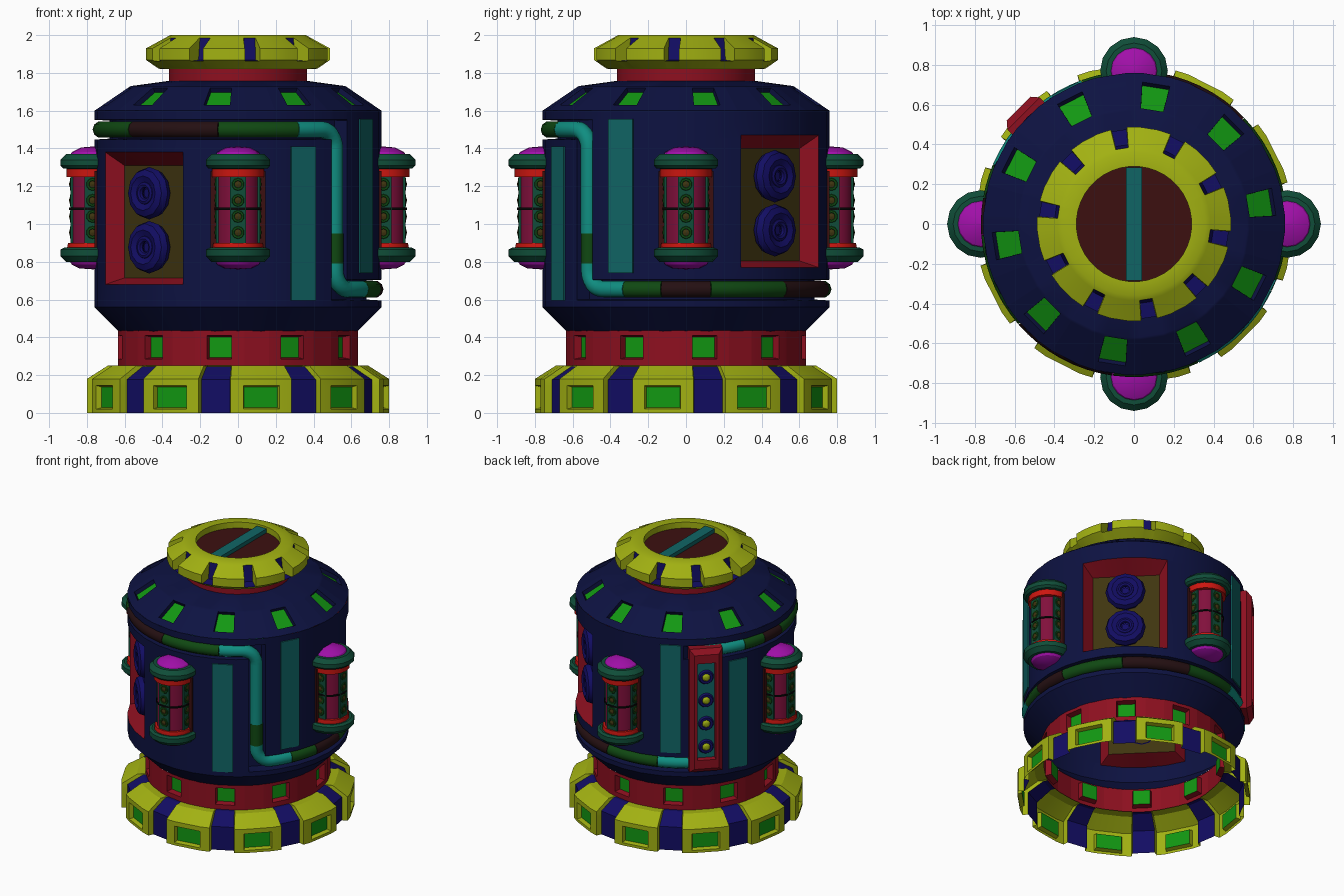
import bpy, bmesh, math
from mathutils import Matrix, Vector

if "Cube" in bpy.data.objects:
    bpy.data.objects.remove(bpy.data.objects["Cube"])

COL = dict(navy=(.004, .006, .053), yellow=(.36, .44, .006), green=(.006, .31, .006), red=(.27, .005, .014),
           blue=(.006, .004, .125), teal=(.005, .13, .13), pipe_teal=(.005, .27, .22),
           dark_green=(.005, .065, .006), maroon=(.045, .005, .005), pipe_brown=(.018, .005, .006),
           olive=(.05, .035, .005), magenta=(.36, .005, .4), flange=(.005, .075, .04),
           bright_red=(.6, .008, .005), crimson=(.22, .005, .045), black=(.002, .002, .002))
MATS = {}
for key, c in COL.items():
    MATS[key] = bpy.data.materials.new(key)
    MATS[key].diffuse_color = (*c, 1)


def polar(r, deg, z):
    a = math.radians(deg)
    return Vector((r * math.cos(a), r * math.sin(a), z))


def finish(name, bm, colors, M=Matrix()):
    me = bpy.data.meshes.new(name)
    bm.to_mesh(me)
    bm.free()
    for c in colors:
        me.materials.append(MATS[c])
    ob = bpy.data.objects.new(name, me)
    bpy.context.collection.objects.link(ob)
    ob.matrix_world = M
    return ob


def grid(bm, rows):
    """Closed rings of points skinned into quads; returns faces[row][column]."""
    vs = [[bm.verts.new(p) for p in row] for row in rows]
    n = len(vs[0])
    return [[bm.faces.new((a[i], a[(i + 1) % n], b[(i + 1) % n], b[i])) for i in range(n)]
            for a, b in zip(vs, vs[1:])]


def out(deg, r, z, axial=False):
    """Frame on the drum: local x outward, or local z outward when axial."""
    M = Matrix.Translation(polar(r, deg, z)) @ Matrix.Rotation(math.radians(deg), 4, 'Z')
    return M @ Matrix.Rotation(math.pi / 2, 4, 'Y') if axial else M


def lathe(name, prof, n, color, M=Matrix()):
    bm = bmesh.new()
    grid(bm, [[polar(max(r, .0005), 360 * i / n, z) for i in range(n)] for r, z in prof])
    return finish(name, bm, [color], M)


def ring(name, prof, gap, hb, hg, hw, center, colors, win=None, depth=-.03, rim=.008, gap_rows=(0, 99)):
    """Ten repeated blocks with gaps between, optional sunken window in profile row win."""
    cols = []
    for k in range(10):
        c = center + 36 * k
        cols += [(c + o, prof) for o in (-hb, -hw, hw, hb)] + [(c + 18 + o, gap) for o in (-hg, hg)]
    bm = bmesh.new()
    faces = grid(bm, [[polar(*(p[j][0], a, p[j][1])) for a, p in cols] for j in range(len(prof))])
    for row in faces[gap_rows[0]:gap_rows[1]]:
        for i in range(4, 60, 6):
            row[i].material_index = 1
    if win is not None:
        bm.normal_update()
        wins = faces[win][1::6]
        bmesh.ops.inset_individual(bm, faces=wins, thickness=rim, depth=depth, use_even_offset=True)
        for f in wins:
            f.material_index = 2
    return finish(name, bm, colors)


def box(name, dims, color, M):
    bm = bmesh.new()
    bmesh.ops.create_cube(bm, size=1, matrix=Matrix.Diagonal((*dims, 1)))
    return finish(name, bm, [color], M)


def donut(name, R, r, color, M, n=16, m=8):
    prof = [(R + r * math.cos(2 * math.pi * k / m), r * math.sin(2 * math.pi * k / m)) for k in range(m + 1)]
    return lathe(name, prof, n, color, M)


def pipe(name, pts, color):
    cu = bpy.data.curves.new(name, 'CURVE')
    cu.dimensions, cu.bevel_depth, cu.bevel_resolution, cu.use_fill_caps = '3D', .045, 3, True
    sp = cu.splines.new('POLY')
    sp.points.add(len(pts) - 1)
    for p, (a, z) in zip(sp.points, pts):
        p.co = (*polar(.725, a, z), 1)
    cu.materials.append(MATS[color])
    bpy.context.collection.objects.link(bpy.data.objects.new(name, cu))


def arc(a0, a1, z):
    n = max(3, int(abs(a1 - a0) / 5))
    return [(a0 + (a1 - a0) * i / n, z) for i in range(n + 1)]


# Base ring: yellow blocks, blue gaps, green windows
base = [(.80, 0), (.80, .02), (.80, .145), (.80, .18), (.69, .25), (.62, .25)]
ring("base_ring", base, [(r - .04 if r > .63 else r, z - .004 if z > .1 else z) for r, z in base],
     11.8, 5.8, 7, 63, ["yellow", "blue", "green"], 1)
# Red band with windows
band = [(.635, .25), (.635, .285), (.635, .41), (.635, .435)]
ring("lower_band", band, band, 12, 6, 6, 45, ["red", "red", "green"], 1, -.04)
# Shoulder with windows
dome = [(.76, 1.60), (.715, 1.631), (.583, 1.721), (.57, 1.73), (.35, 1.76)]
ring("shoulder", dome, dome, 12, 6, 5.6, 45, ["navy", "navy", "green"], 1, -.028, .002)
# Top cap with notches in its outer edge
cap = [(.36, 1.82), (.42, 1.822), (.488, 1.868), (.488, 1.93), (.385, 1.986), (.36, 2.0), (.29, 2.0), (.29, 1.95)]
notch = [(.36, 1.82), (.42, 1.822), (.478, 1.862), (.40, 1.868), (.385, 1.986), (.36, 2.0), (.29, 2.0), (.29, 1.95)]
ring("top_cap", cap, notch, 13.2, 4.5, 5, -99, ["yellow", "blue"], gap_rows=(2, 4))
lathe("neck", [(.365, 1.75), (.365, 1.825)], 32, "red")
lathe("cap_disc", [(.30, 1.955), (0, 1.955)], 32, "maroon")
box("cap_bar", (.08, .57, .03), "teal", Matrix.Translation((0, 0, 1.972)))

# Drum shell with pipe grooves and two openings
angles = [i * 11.25 for i in range(32) if i != 28] + [310.6, 311.3, 318.7, 319.4]
angles.sort()
IN = .68
levels = [(.43, .63, ''), (.56, .76, ''), (.595, .76, ''), (.60, .76, 'L'), (.68, .76, 'L'), (.70, .76, 'L'),
          (.705, .76, ''), (.77, .76, ''), (1.38, .76, ''), (1.447, .76, ''), (1.452, .76, 'U'),
          (1.47, .76, 'U'), (1.547, .76, 'U'), (1.552, .76, ''), (1.60, .76, '')]


def drum_radius(a, z, r, flag):
    lower = (a - 315) % 360 < 180
    if flag and (flag == 'L') == lower:
        return IN
    return IN if 311 < a < 319 and .6 <= z <= 1.55 else r


bm = bmesh.new()
faces = grid(bm, [[polar(drum_radius(a, z, r, f), a, z) for a in angles] for z, r, f in levels])
PANELS = ((45, .77, 1.47), (225, .68, 1.38))
zs = [l[0] for l in levels]
doomed = []
for c, z0, z1 in PANELS:
    doomed += [faces[j][i] for j in range(zs.index(z0), zs.index(z1))
               for i, a in enumerate(angles) if c - 23 < a < c + 22]
bmesh.ops.delete(bm, geom=doomed, context='FACES')
finish("drum", bm, ["navy"])

# Sunken panels with two round fittings each
for c, z0, z1 in PANELS:
    offs = [-22.5, -11.25, 0, 11.25, 22.5]
    loop = [(o, z0) for o in offs] + [(o, z1) for o in offs[::-1]]
    turn = Matrix.Rotation(math.radians(c), 4, 'Z')
    bm = bmesh.new()
    outer = [polar(.76, o, z) for o, z in loop]
    inner = [Vector((.62, .23 * o / 22.5, z + (.035 if z == z0 else -.07))) for o, z in loop]
    grid(bm, [outer, inner])
    bm.verts.ensure_lookup_table()
    bm.faces.new(bm.verts[len(loop):]).material_index = 1
    finish("sunken_panel", bm, ["red", "olive"], turn)
    mid = (z0 + z1) / 2 - .01
    for z in (mid - .143, mid + .143):
        donut("fitting_ring", .092, .047, "blue", out(c, .665, z, True), 12)
        donut("fitting_inner_ring", .045, .018, "blue", out(c, .69, z, True))
        lathe("fitting_hub", [(.10, 0), (.10, .02), (.025, .035), (.025, .06), (0, .06)], 12, "blue",
              out(c, .62, z, True))

# Pipes: upper half loop, descending run, lower half loop
UP = [(135, 157, "pipe_teal"), (157, 170, "dark_green"), (170, 184, "pipe_brown"), (184, 221, "dark_green"),
      (221, 262, "pipe_brown"), (262, 295, "dark_green")]
LOW = [(334, 350, "dark_green"), (350, 370, "pipe_brown"), (370, 404, "dark_green"), (404, 440, "pipe_brown"),
       (440, 470, "dark_green"), (470, 495, "pipe_teal")]
for a, b, color in UP:
    pipe("upper_pipe", arc(a, b, 1.5), color)
for a, b, color in LOW:
    pipe("lower_pipe", arc(a, b, .655), color)
q = [math.pi / 2 * i / 6 for i in range(7)]
pipe("upper_elbow", arc(295, 306, 1.5) + [(307 + 8 * math.sin(t), 1.4 + .1 * math.cos(t)) for t in q]
     + [(315, .95)], "pipe_teal")
pipe("down_pipe", [(315, .95), (315, .79)], "dark_green")
pipe("lower_elbow", [(315, .79)] + [(323 - 8 * math.cos(t), .755 - .1 * math.sin(t)) for t in q]
     + arc(324, 334, .655), "pipe_teal")

# Flat strips on the drum
for a, z0 in ((-63, .595), (-27, .74), (117, .74), (153, .595)):
    box("wall_strip", (.03, .145, .815), "teal", out(a, .75, z0 + .4075))

# Raised light panel on the back left
bm = bmesh.new()
rect = lambda x, w, a, b: [Vector((x, s * w, z)) for s, z in ((-1, a), (1, a), (1, b), (-1, b))]
grid(bm, [rect(.70, .115, .61, 1.54), rect(.785, .115, .61, 1.54), rect(.82, .085, .645, 1.505),
          rect(.82, .065, .71, 1.44), rect(.785, .06, .715, 1.435)])
bm.verts.ensure_lookup_table()
bm.faces.new(bm.verts[-4:]).material_index = 1
finish("light_panel", bm, ["red", "teal"], Matrix.Rotation(math.radians(135), 4, 'Z'))
for z in (.80, .975, 1.15, 1.325):
    donut("lamp_ring", .038, .016, "blue", out(135, .79, z, True), 16, 6)
    lathe("lamp", [(.028, 0), (.028, .015), (.015, .025), (0, .027)], 12, "yellow", out(135, .785, z, True))

# Four pods at the sides
for a in (0, 90, 180, 270):
    M = out(a, .77, 0)
    box("pod_backing", (.02, .29, .42), "maroon", out(a, .75, 1.07))
    for name, prof, color in (
            ("pod_top_dome", [(.125, 1.355), (.11, 1.38), (.06, 1.405), (0, 1.41)], "magenta"),
            ("pod_top_flange", [(.12, 1.29), (.155, 1.295), (.17, 1.31), (.17, 1.34), (.14, 1.37), (.11, 1.37)], "flange"),
            ("pod_top_collar", [(.10, 1.25), (.137, 1.25), (.137, 1.30)], "bright_red"),
            ("pod_core", [(.112, .88), (.112, 1.26)], "crimson"),
            ("pod_band", [(.118, 1.075), (.124, 1.075), (.124, 1.087), (.118, 1.087)], "black"),
            ("pod_low_collar", [(.13, .83), (.137, .86), (.13, .90), (.10, .90)], "bright_red"),
            ("pod_low_flange", [(.11, .80), (.14, .80), (.17, .83), (.17, .865), (.15, .875), (.12, .87)], "flange"),
            ("pod_low_dome", [(0, .76), (.07, .765), (.11, .785), (.125, .81)], "magenta")):
        lathe(name, prof, 16, color, M)
    for d in (-90, 0, 90):
        S = M @ Matrix.Rotation(math.radians(d), 4, 'Z')
        box("pod_strip", (.03, .085, .35), "flange", S @ Matrix.Translation((.101, 0, 1.075)))
        for z in (.955, 1.04, 1.125, 1.21):
            T = S @ Matrix.Translation((.112, 0, z)) @ Matrix.Rotation(math.pi / 2, 4, 'Y')
            donut("pod_lamp_ring", .026, .01, "dark_green", T, 10, 6)
            lathe("pod_lamp", [(.018, 0), (.018, .008), (0, .013)], 10, "olive", T)

# Smooth the round surfaces, keep hard edges
bpy.ops.object.select_all(action='DESELECT')
for ob in bpy.context.scene.objects:
    if ob.type == 'MESH':
        ob.select_set(True)
        bpy.context.view_layer.objects.active = ob
bpy.ops.object.shade_smooth_by_angle(angle=math.radians(30))

for m in bpy.data.materials:
    if m.users and not m.is_grease_pencil:
        m.use_nodes = True
        m.node_tree.nodes["Principled BSDF"].inputs["Base Color"].default_value = m.diffuse_color
